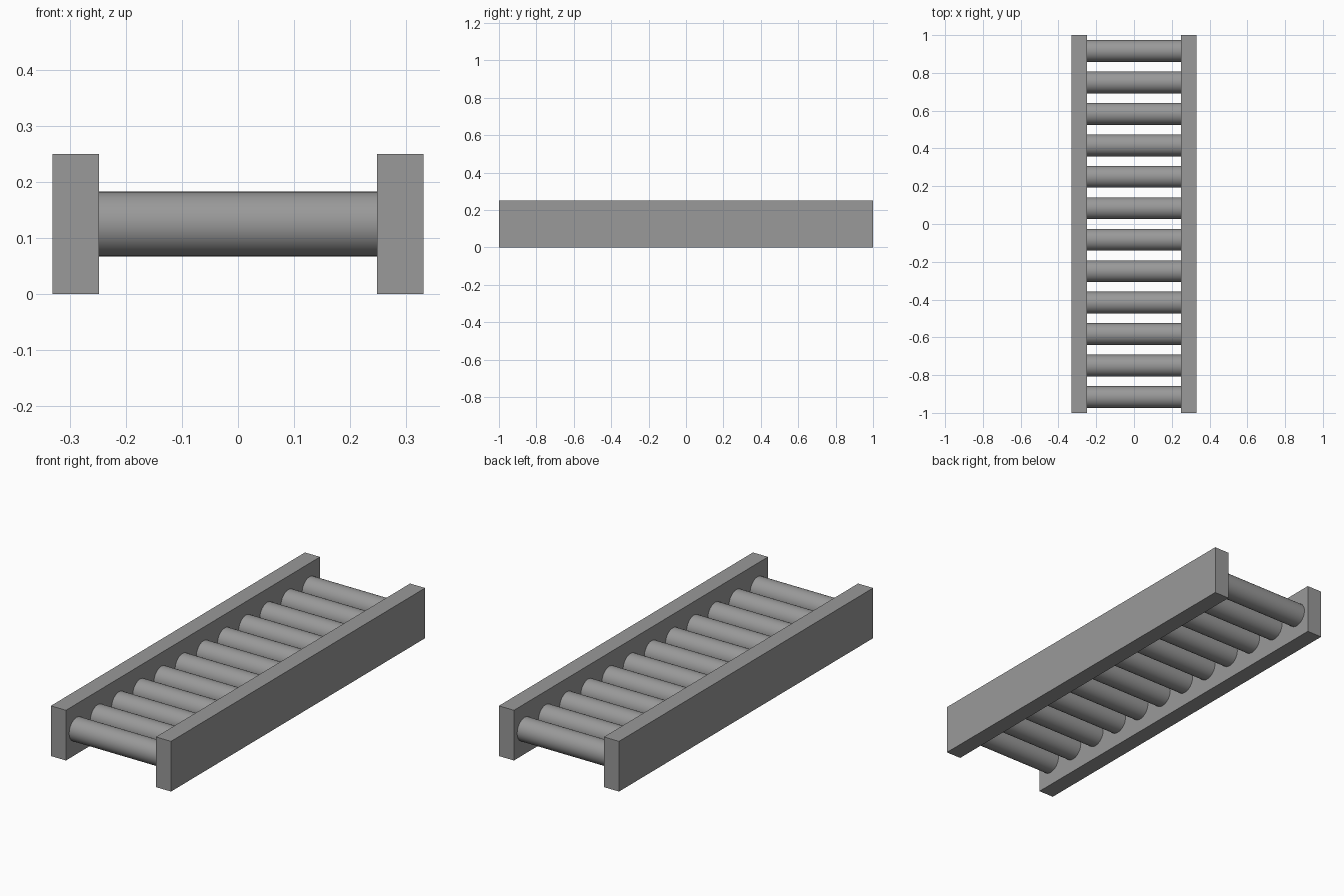
import bpy
import math

if "Cube" in bpy.data.objects:
    bpy.data.objects.remove(bpy.data.objects["Cube"])

RAIL_IN, RAIL_OUT, HEIGHT, LENGTH = 0.248, 0.331, 0.25, 2.0
ROLLERS, RADIUS = 12, 0.058

# Dark grey finish
grey = bpy.data.materials.new("dark_grey")
grey.diffuse_color = (0.32, 0.32, 0.32, 1)
grey.use_nodes = True
grey.node_tree.nodes["Principled BSDF"].inputs["Base Color"].default_value = grey.diffuse_color


def rail(name, side):
    x = side * (RAIL_IN + RAIL_OUT) / 2
    bpy.ops.mesh.primitive_cube_add(size=1, location=(x, 0, HEIGHT / 2))
    ob = bpy.context.object
    ob.name = name
    ob.scale = (RAIL_OUT - RAIL_IN, LENGTH, HEIGHT)
    bpy.ops.object.transform_apply(location=False, rotation=False, scale=True)
    ob.data.materials.append(grey)


def roller(index):
    pitch = LENGTH / ROLLERS
    y = -LENGTH / 2 + pitch * (index + 0.5)
    bpy.ops.mesh.primitive_cylinder_add(
        vertices=32, radius=RADIUS, depth=2 * RAIL_IN,
        location=(0, y, HEIGHT / 2), rotation=(0, math.pi / 2, 0))
    ob = bpy.context.object
    ob.name = f"roller_{index + 1}"
    ob.data.materials.append(grey)
    bpy.ops.object.shade_smooth_by_angle(angle=math.radians(40))


# Side rails
rail("left_rail", -1)
rail("right_rail", 1)

# Row of rollers between the rails
for i in range(ROLLERS):
    roller(i)
